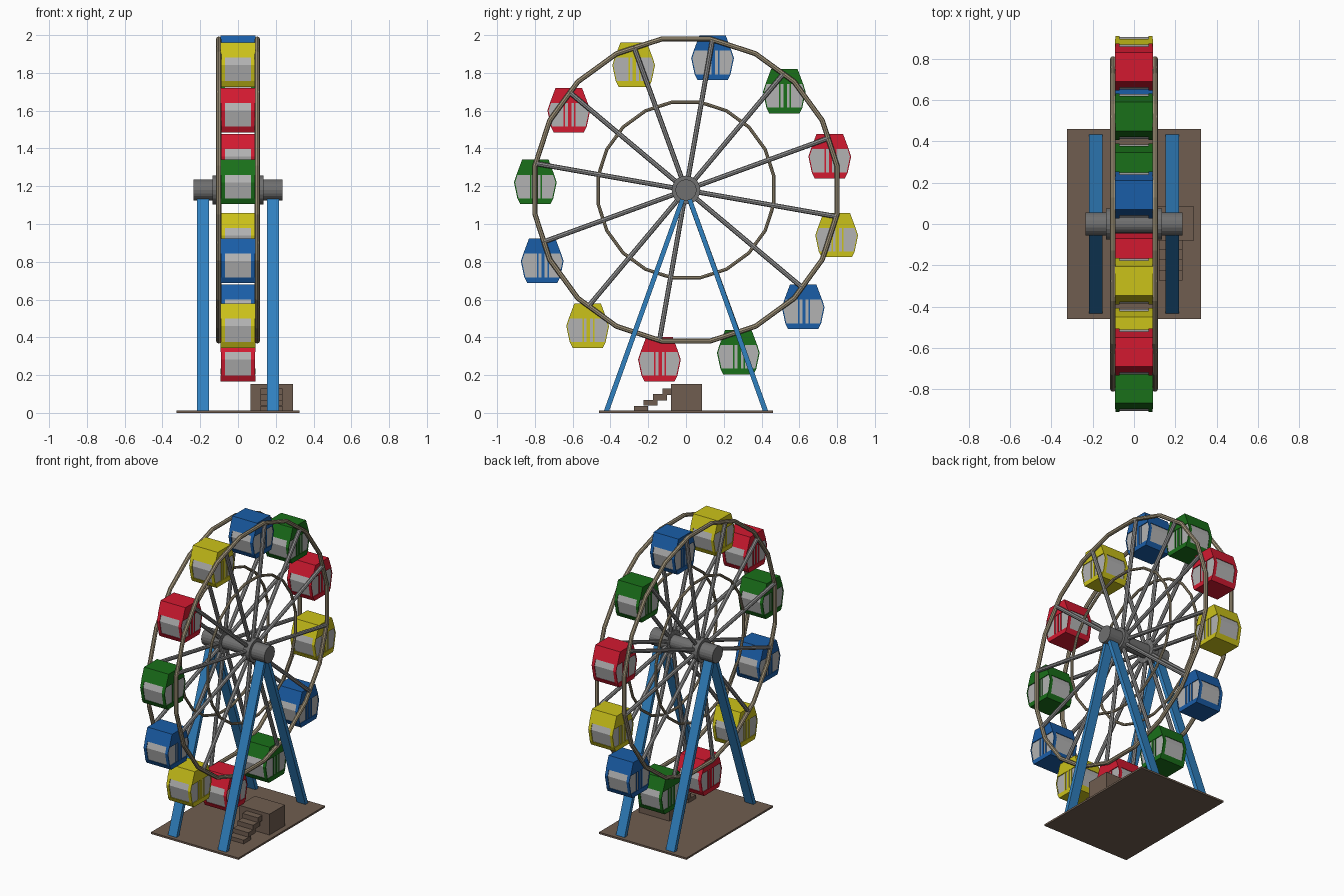
import bpy, bmesh, math
from mathutils import Vector

if "Cube" in bpy.data.objects:
    bpy.data.objects.remove(bpy.data.objects["Cube"])

HUB_Z = 1.18
R = 0.81


def mat(name, rgb):
    m = bpy.data.materials.new(name)
    m.diffuse_color = (*rgb, 1)
    m.use_nodes = True
    m.node_tree.nodes["Principled BSDF"].inputs["Base Color"].default_value = m.diffuse_color
    return m


LEG = mat("leg_blue", (0.03, 0.22, 0.53))
TAN = mat("rim_tan", (0.35, 0.29, 0.19))
STEEL = mat("spoke_grey", (0.28, 0.28, 0.28))
DARK = mat("hub_grey", (0.16, 0.16, 0.16))
BROWN = mat("base_brown", (0.16, 0.11, 0.08))
PANEL = mat("panel_grey", (0.45, 0.45, 0.45))
PAINT = [mat("cabin_blue", (0.01, 0.11, 0.39)), mat("cabin_green", (0.01, 0.16, 0.01)),
         mat("cabin_red", (0.65, 0.01, 0.03)), mat("cabin_yellow", (0.6, 0.54, 0.01))]


def prism(name, pts, x0, x1, m, origin=(0, 0, 0)):
    """Extrude a closed (y, z) profile along x."""
    bm = bmesh.new()
    f = bm.faces.new([bm.verts.new((x0, y, z)) for y, z in pts])
    ext = bmesh.ops.extrude_face_region(bm, geom=[f])["geom"]
    bmesh.ops.translate(bm, vec=(x1 - x0, 0, 0),
                        verts=[v for v in ext if isinstance(v, bmesh.types.BMVert)])
    bmesh.ops.recalc_face_normals(bm, faces=bm.faces)
    me = bpy.data.meshes.new(name)
    bm.to_mesh(me)
    bm.free()
    me.materials.append(m)
    ob = bpy.data.objects.new(name, me)
    ob.location = origin
    bpy.context.collection.objects.link(ob)
    return ob


def box(name, x, y, z, m, origin=(0, 0, 0)):
    return prism(name, [(y[0], z[0]), (y[1], z[0]), (y[1], z[1]), (y[0], z[1])], *x, m, origin)


def rod(name, a, b, r, m, sides):
    a, b = Vector(a), Vector(b)
    bpy.ops.mesh.primitive_cylinder_add(vertices=sides, radius=r, depth=(b - a).length,
                                        location=(a + b) / 2)
    ob = bpy.context.object
    ob.name = name
    ob.rotation_euler = (b - a).to_track_quat('Z', 'Y').to_euler()
    ob.data.materials.append(m)
    return ob


# Base, boarding platform and steps
box("base_plate", (-0.325, 0.325), (-0.46, 0.46), (0, 0.012), BROWN)
box("boarding_platform", (0.065, 0.29), (-0.08, 0.085), (0.01, 0.152), BROWN)
for i in range(4):
    y = -0.275 + i * 0.05
    box("step", (0.12, 0.235), (y, min(y + 0.075, -0.08)),
        (0.01 + i * 0.028, 0.037 + i * 0.031), BROWN)

# A-frame legs
for sx in (-1, 1):
    for sy in (-1, 1):
        prism("support_leg", [(sy * 0.435, 0.01), (sy * 0.407, 0.01),
                              (-sy * 0.012, 1.18), (sy * 0.014, 1.18)],
              sx * 0.153, sx * 0.217, LEG)

# Hub: axle, end caps and flanges
rod("axle", (-0.12, 0, HUB_Z), (0.12, 0, HUB_Z), 0.045, DARK, 20)
for s in (-1, 1):
    rod("hub_cap", (s * 0.12, 0, HUB_Z), (s * 0.235, 0, HUB_Z), 0.056, DARK, 20)
    rod("hub_flange", (s * 0.09, 0, HUB_Z), (s * 0.135, 0, HUB_Z), 0.076, DARK, 20)

# Rims and spokes on both sides
for s in (-1, 1):
    for name, rad, thick in (("outer_rim", R, 0.0135), ("inner_rim", 0.471, 0.009)):
        bpy.ops.mesh.primitive_torus_add(major_segments=20, minor_segments=8, major_radius=rad,
                                         minor_radius=thick, location=(s * 0.102, 0, HUB_Z))
        ob = bpy.context.object
        ob.name = name
        ob.rotation_euler = (0, math.pi / 2, 0)
        for v in ob.data.vertices:  # turn so a flat lies at the top
            c, n = math.cos(math.pi / 20), math.sin(math.pi / 20)
            v.co.x, v.co.y = v.co.x * c - v.co.y * n, v.co.x * n + v.co.y * c
        ob.data.materials.append(TAN)
    for k in range(12):
        a = math.radians(80 - 30 * k)
        d = Vector((0, math.cos(a), math.sin(a)))
        c = Vector((s * 0.102, 0, HUB_Z))
        rod("spoke", c + d * 0.05, c + d * R, 0.013, STEEL, 8)

# Cabin side outline: (half width, height below the pivot)
OUT = [(0.07, 0.02), (0.1, -0.06), (0.113, -0.1), (0.095, -0.185), (0.08, -0.215)]


def closed(pts, inset=0.0):
    return [(w - inset, z) for w, z in pts] + [(inset - w, z) for w, z in reversed(pts)]


for k in range(12):
    a = math.radians(80 - 30 * k)
    o = (0, R * math.cos(a), HUB_Z + R * math.sin(a))
    m = PAINT[k % 4]
    prism("cabin_body", closed(OUT[1:4], 0.004), -0.087, 0.087, PANEL, o)
    prism("cabin_roof", closed(OUT[:2]), -0.092, 0.092, m, o)
    prism("cabin_floor", closed(OUT[3:]), -0.092, 0.092, m, o)
    # Painted window frame on the two curved ends
    for sy in (-1, 1):
        strip = [(sy * w, z) for w, z in OUT[1:4]]
        strip += [(sy * (w - 0.006), z) for w, z in reversed(OUT[1:4])]
        for sx in (-1, 1):
            prism("window_frame", strip, sx * 0.07, sx * 0.09, m, o)
    # Door bars on the flat sides
    for sx in (-1, 1):
        for y, w in ((-0.024, 0.004), (0.004, 0.009), (0.032, 0.004)):
            box("door_bar", (sx * 0.085, sx * 0.091), (y - w, y + w), (-0.19, -0.05), m, o)
